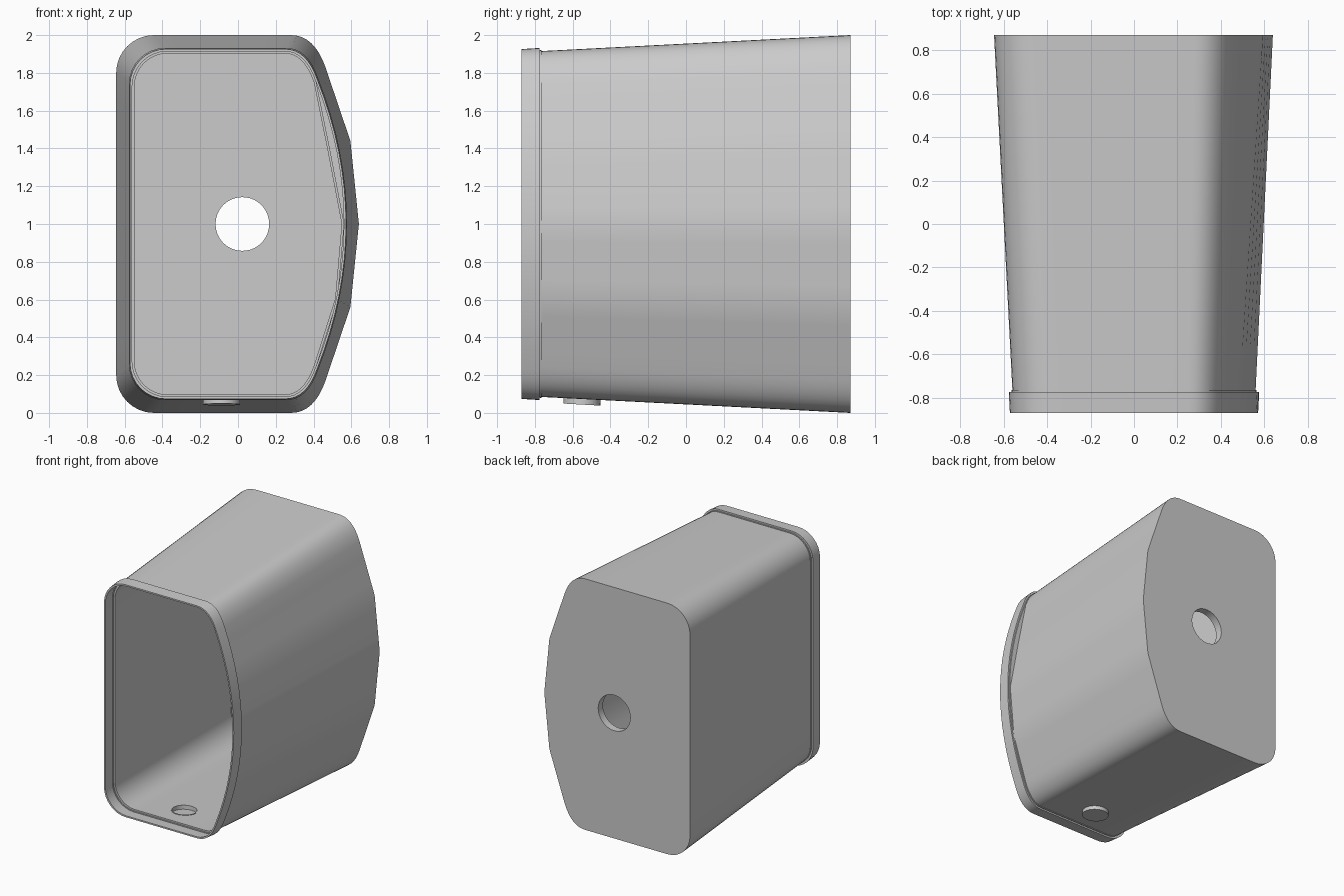
import bpy, bmesh, math
from mathutils import Vector, Matrix

if "Cube" in bpy.data.objects:
    bpy.data.objects.remove(bpy.data.objects["Cube"])


def lerp(a, b, n):
    return [Vector(a).lerp(Vector(b), i / n) for i in range(n)]


def half_outline(left, height, radius, top_x, corner, mid, vertex, smooth):
    """Upper half outline (x, height above middle), from right point over the top to the left."""
    if smooth:
        k = (vertex - corner[0]) / corner[1] ** 2
        pts = [Vector((vertex - k * (corner[1] * i / 8) ** 2, corner[1] * i / 8)) for i in range(8)]
    else:
        pts = lerp((vertex, 0), mid, 4) + lerp(mid, corner, 4)
    # right corner, eased from the sloping side into the flat top
    a, c = Vector(corner), Vector((top_x, height))
    b = Vector((corner[0] - 0.35 * (height - corner[1]), height))
    for i in range(8):
        t = i / 8
        pts.append(a * (1 - t) ** 2 + b * 2 * t * (1 - t) + c * t * t)
    # flat top, left round corner, left side
    pts += lerp(c, (left + radius, height), 6)
    for i in range(8):
        t = math.pi / 2 * (1 + i / 8)
        pts.append(Vector((left + radius + radius * math.cos(t),
                           height - radius + radius * math.sin(t))))
    pts += lerp((left, height - radius), (left, 0), 6) + [Vector((left, 0))]
    return pts


def ring(y, left, height, radius, top_x, corner, mid_up, mid_low, vertex, smooth=False, inset=0.0):
    args = (left, height, radius, top_x, corner)
    up = half_outline(*args, mid_up, vertex, smooth)
    low = half_outline(*args, mid_low, vertex, smooth)
    flat = up + [Vector((p.x, -p.y)) for p in reversed(low[1:-1])]
    sx, sz = 1 - inset / 0.6, 1 - inset / 0.95
    return [Vector((p.x * sx, y, 1 + p.y * sz)) for p in flat]


def hole_ring(base, y, cx=0.023, r=0.142):
    out = []
    for p in base:
        a = math.atan2(p.z - 1, p.x - cx)
        out.append(Vector((cx + r * math.cos(a), y, 1 + r * math.sin(a))))
    return out


def build(name, rings, closed=False, caps=False):
    bm = bmesh.new()
    loops = [[bm.verts.new(p) for p in r] for r in rings]
    pairs = list(zip(loops, loops[1:])) + ([(loops[-1], loops[0])] if closed else [])
    for a, b in pairs:
        n = len(a)
        for i in range(n):
            j = (i + 1) % n
            bm.faces.new((a[i], a[j], b[j], b[i]))
    if caps:
        bm.faces.new(loops[0])
        bm.faces.new(loops[-1])
    bmesh.ops.recalc_face_normals(bm, faces=bm.faces)
    me = bpy.data.meshes.new(name)
    bm.to_mesh(me)
    bm.free()
    ob = bpy.data.objects.new(name, me)
    bpy.context.collection.objects.link(ob)
    return ob


def activate(ob):
    bpy.ops.object.select_all(action='DESELECT')
    ob.select_set(True)
    bpy.context.view_layer.objects.active = ob


# tapered thin-walled housing: cross-sections at back, step and lip
back = (-0.645, 1.0, 0.2, 0.28, (0.463, 0.83), (0.595, 0.44), (0.595, 0.44), 0.64)
step = (-0.56, 0.915, 0.18, 0.25, (0.41, 0.76), (0.487, 0.38), (0.525, 0.40), 0.56)
lip_back = (-0.577, 0.932, 0.19, 0.255, (0.425, 0.77), (0, 0), (0, 0), 0.577, True)
lip_front = (-0.572, 0.926, 0.19, 0.25, (0.42, 0.765), (0, 0), (0, 0), 0.572, True)
WALL = 0.012
outer_back = ring(0.87, *back)
inner_back = ring(0.81, *back, inset=WALL + 0.003)
housing = build("housing", [
    outer_back,
    ring(-0.775, *step),
    ring(-0.775, *lip_back),
    ring(-0.87, *lip_front),
    ring(-0.87, *lip_front, inset=WALL),
    ring(-0.765, *lip_back, inset=WALL),
    ring(-0.765, *step, inset=WALL),
    inner_back,
    hole_ring(inner_back, 0.81),
    hole_ring(outer_back, 0.87),
], closed=True)

# round recess pressed down out of the floor, tilted with it
tilt = Matrix.Translation((-0.087, -0.55, 0.078)) @ Matrix.Rotation(-0.055, 4, 'X')


def disc(r, z):
    return [tilt @ Vector((r * math.cos(t), r * math.sin(t), z))
            for t in (2 * math.pi * i / 32 for i in range(32))]


cutter = build("recess_cutter", [disc(0.09, -0.1), disc(0.09, 0.1)], caps=True)
cutter.hide_render = True
activate(housing)
cut = housing.modifiers.new("recess", 'BOOLEAN')
cut.operation, cut.solver, cut.object = 'DIFFERENCE', 'EXACT', cutter
bpy.ops.object.modifier_apply(modifier=cut.name)
bpy.data.objects.remove(cutter)
cup = build("floor_recess", [disc(0.09, -0.022), disc(0.09, 0.010), disc(0.098, 0.010),
                             disc(0.098, -0.034)], caps=True)

for ob in (housing, cup):
    activate(ob)
    bpy.ops.object.shade_smooth_by_angle(angle=math.radians(30))
